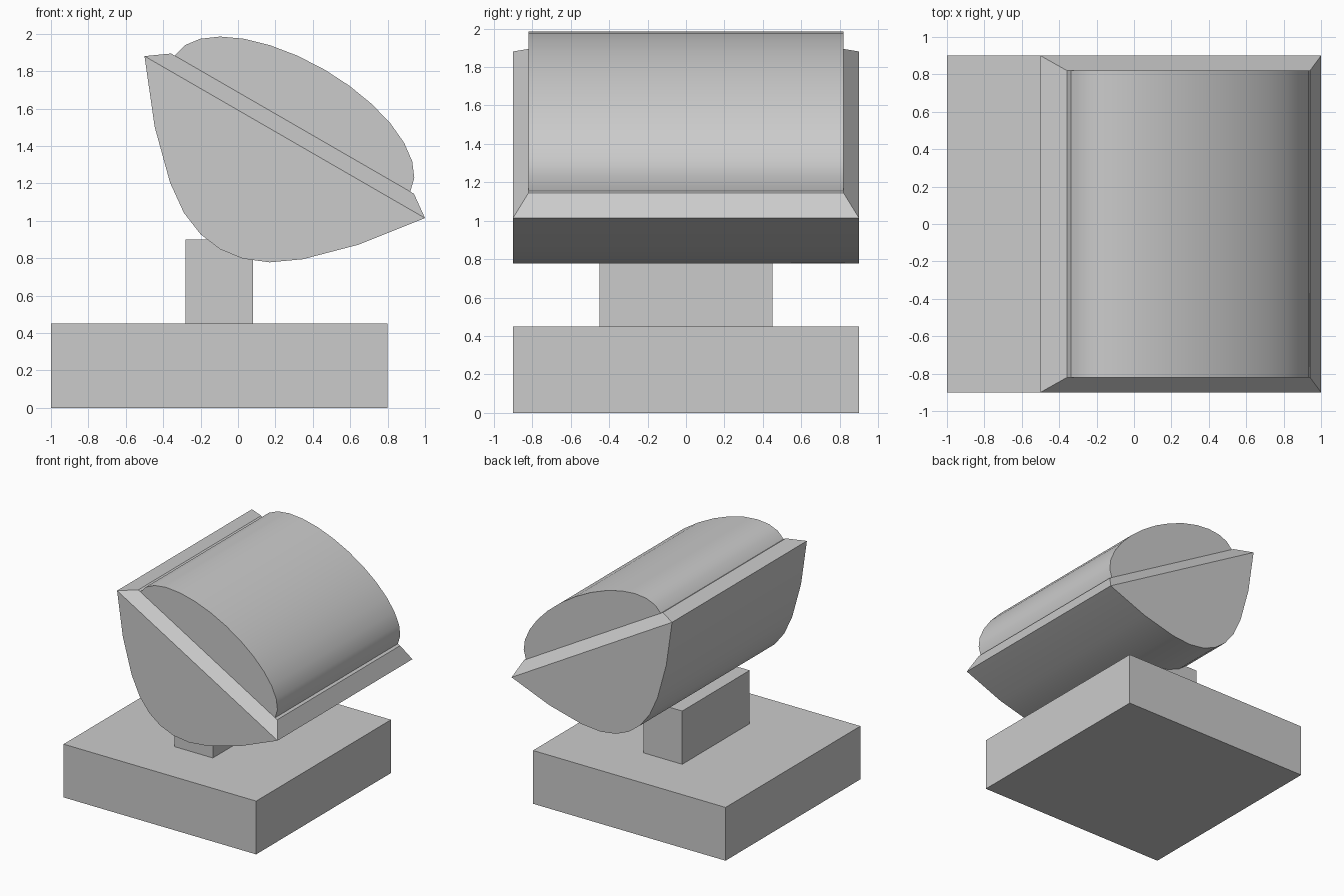
import bpy, bmesh
from math import sin, cos, pi, radians

if "Cube" in bpy.data.objects:
    bpy.data.objects.remove(bpy.data.objects["Cube"])


def make(name, verts, faces, smooth=False):
    mesh = bpy.data.meshes.new(name)
    mesh.from_pydata(verts, [], faces)
    bm = bmesh.new()
    bm.from_mesh(mesh)
    bmesh.ops.recalc_face_normals(bm, faces=bm.faces)
    bm.to_mesh(mesh)
    bm.free()
    ob = bpy.data.objects.new(name, mesh)
    bpy.context.collection.objects.link(ob)
    if smooth:
        bpy.ops.object.select_all(action='DESELECT')
        ob.select_set(True)
        bpy.context.view_layer.objects.active = ob
        bpy.ops.object.shade_smooth_by_angle(angle=radians(30))
    return ob


def loft(name, front, back, smooth=False):
    """Closed solid between two matching rings of points."""
    n = len(front)
    faces = [tuple(range(n)), tuple(range(2 * n - 1, n - 1, -1))]
    faces += [(i, (i + 1) % n, (i + 1) % n + n, i + n) for i in range(n)]
    return make(name, front + back, faces, smooth)


def prism(name, profile, half_y, smooth=False):
    """Extrude an x-z profile evenly about y = 0."""
    return loft(name, [(x, -half_y, z) for x, z in profile],
                [(x, half_y, z) for x, z in profile], smooth)


def box(name, x0, x1, half_y, z0, z1):
    return prism(name, [(x0, z0), (x1, z0), (x1, z1), (x0, z1)], half_y)


def rect(hx, hy, z):
    return [(-hx, -hy, z), (hx, -hy, z), (hx, hy, z), (-hx, hy, z)]


# Stand
box("base", -1.0, 0.8, 0.9, 0.0, 0.45)
box("stem", -0.28, 0.08, 0.45, 0.45, 0.9)

# Tilted head: rounded lower shell, mirrored half profile
half = [(0.866, 0), (0.63, -0.30), (0.41, -0.517), (0.265, -0.62), (0.13, -0.675)]
profile = half + [(0, -0.692)] + [(-x, z) for x, z in reversed(half)]
shell = prism("lower_shell", profile, 0.9, True)

# Chamfered rim
RIM = 0.083
rim = loft("rim", rect(0.866, 0.9, 0), rect(0.75, 0.82, RIM))

# Half-elliptical cap
N = 14
arc = [(0.727 * cos(pi * i / N), RIM + 0.336 * sin(pi * i / N)) for i in range(N + 1)]
cap = prism("rounded_cap", arc, 0.82, True)

for part in (shell, rim, cap):
    part.location = (0.25, 0, 1.4475)
    part.rotation_euler = (0, radians(30), 0)
